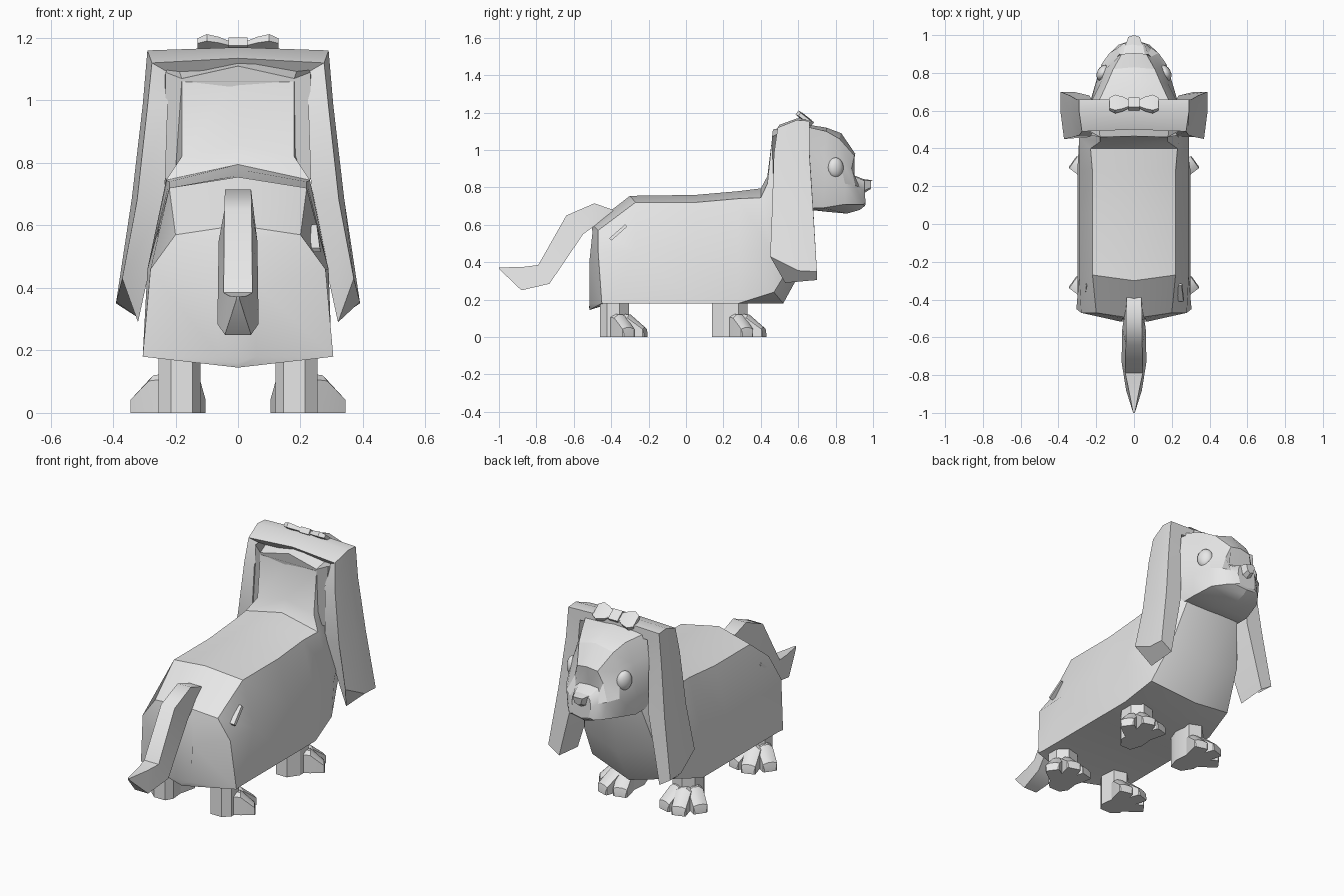
import bpy, bmesh, math
from mathutils import Vector, Matrix

default_cube = bpy.data.objects.get("Cube")
if default_cube:
    bpy.data.objects.remove(default_cube, do_unlink=True)

# One plain clay grey for the whole figure
grey = bpy.data.materials.new("plain_grey")
grey.use_nodes = True
grey.diffuse_color = (0.8, 0.8, 0.8, 1)
grey.node_tree.nodes["Principled BSDF"].inputs["Base Color"].default_value = (0.8, 0.8, 0.8, 1)


def finish(bm, name, angle=30):
    """Turn a bmesh into a shaded object with the shared material."""
    bmesh.ops.recalc_face_normals(bm, faces=bm.faces)
    mesh = bpy.data.meshes.new(name)
    bm.to_mesh(mesh)
    bm.free()
    obj = bpy.data.objects.new(name, mesh)
    bpy.context.collection.objects.link(obj)
    mesh.materials.append(grey)
    bpy.ops.object.select_all(action='DESELECT')
    obj.select_set(True)
    bpy.context.view_layer.objects.active = obj
    bpy.ops.object.shade_smooth_by_angle(angle=math.radians(angle))


def add_loft(bm, rings):
    """Bridge closed rings of equal length and cap both ends."""
    loops = [[bm.verts.new(p) for p in ring] for ring in rings]
    count = len(loops[0])
    for a, b in zip(loops, loops[1:]):
        for i in range(count):
            j = (i + 1) % count
            bm.faces.new((a[i], a[j], b[j], b[i]))
    bm.faces.new(loops[0])
    bm.faces.new(loops[-1])


def loft(name, rings, angle=30):
    bm = bmesh.new()
    add_loft(bm, rings)
    finish(bm, name, angle)


def mirrored(half):
    """Complete a half ring that starts and ends on the centre line."""
    return half + [(-x, y, z) for x, y, z in reversed(half[1:-1])]


def flip(points, side):
    return [(x * side, y, z) for x, y, z in points]


def trunk_ring(y, top, shoulder):
    """Regular trunk section: ridge, shoulder, flank, hem, belly."""
    return [(0, y, top), (.22, y, shoulder), (.29, y, .46), (.3, y, .18), (0, y, .18)]


# Body: bulging rump panel, trunk, breast and neck
body = [
    [(0, -.503, .585), (.06, -.5, .56), (.07, -.517, .4), (.06, -.515, .18), (0, -.518, .16)],
    [(0, -.5, .6), (.2, -.47, .57), (.28, -.47, .46), (.305, -.45, .18), (0, -.515, .145)],
    [(0, -.3, .755), (.22, -.27, .72), (.29, -.27, .46), (.3, -.4, .18), (0, -.42, .18)],
    trunk_ring(.05, .76, .72),
    trunk_ring(.28, .78, .74),
    [(0, .4, .795), (.23, .4, .745), (.29, .46, .45), (.27, .47, .24), (0, .52, .18)],
    [(0, .435, .86), (.18, .435, .82), (.26, .57, .62), (.23, .6, .45), (0, .63, .38)],
    [(0, .465, 1.08), (.18, .46, 1.06), (.2, .62, .85), (.17, .67, .72), (0, .68, .7)],
]
loft("body", [mirrored(r) for r in body])

# Head: crown, cheek and jaw, ending in a short muzzle
head = [
    [(0, .465, 1.11), (.18, .46, 1.07), (.232, .49, 1.09), (.232, .47, .75), (.16, .55, .72), (0, .55, .74)],
    [(0, .62, 1.14), (.2, .62, 1.13), (.24, .62, 1.02), (.24, .62, .8), (.19, .64, .69), (0, .66, .68)],
    [(0, .75, 1.12), (.14, .75, 1.1), (.18, .74, .98), (.205, .74, .81), (.19, .73, .69), (0, .75, .67)],
    [(0, .83, 1.09), (.11, .82, 1.06), (.15, .82, .96), (.17, .85, .82), (.16, .85, .71), (0, .86, .66)],
    [(0, .905, .98), (.065, .9, .97), (.09, .885, .9), (.13, .905, .81), (.11, .92, .71), (0, .93, .68)],
    [(0, .885, .87), (.06, .885, .865), (.075, .9, .85), (.09, .93, .8), (.08, .95, .71), (0, .955, .7)],
    [(0, .96, .84), (.045, .955, .835), (.055, .955, .82), (.06, .955, .78), (.05, .96, .72), (0, .96, .71)],
]
loft("head", [mirrored(r) for r in head], 24)

# Nose
loft("nose", [
    mirrored([(0, .945, .845), (.045, .945, .84), (.03, .945, .78), (0, .945, .765)]),
    mirrored([(0, 1, .838), (.03, .99, .835), (.02, .99, .8), (0, .985, .79)]),
])


def ear_ring(outer, inner, back, front, slant=0):
    """Strap section; slant lifts the back edge of the outer face."""
    (xo, zo), (xi, zi) = outer, inner
    middle = back * .4 + front * .6
    return [(xo, front, zo), (xo, middle, zo + .005), (xo * .95, back, zo + slant),
            (xi, back + abs(slant), zi), (xi, front, zi + .015)]


# Long ears hanging from a band across the crown
ear = [
    ear_ring((.29, 1.155), (.215, 1.085), .49, .66, -.035),
    ear_ring((.305, .98), (.225, .98), .47, .66),
    ear_ring((.34, .68), (.235, .68), .46, .68),
    ear_ring((.39, .35), (.32, .29), .45, .7, .08),
]
crown = ear_ring((0, 1.165), (0, 1.085), .5, .66, -.03)
loft("ears", [flip(r, -1) for r in reversed(ear)] + [crown] + ear)

# Eyes
for side, label in ((1, "left"), (-1, "right")):
    bm = bmesh.new()
    bmesh.ops.create_uvsphere(bm, u_segments=16, v_segments=10, radius=.05)
    squash = Matrix.Diagonal((.6, .9, 1.1, 1))
    turn = Matrix.Rotation(side * math.radians(28), 4, 'Z')
    bm.transform(Matrix.Translation((side * .165, .8, .905)) @ turn @ squash)
    finish(bm, label + "_eye", 60)

# Bow: knot and two flared loops, tipped forward
bow = bmesh.new()


def bow_ring(x, half_width, half_height):
    return [(x, u * half_width, v * half_height) for u, v in ((-1, -1), (1, -1), (1, 1), (-1, 1))]


add_loft(bow, [bow_ring(-.03, .032, .016), bow_ring(.03, .032, .016)])
for side in (1, -1):
    add_loft(bow, [bow_ring(side * x, w, h) for x, w, h in
                   ((.02, .018, .008), (.06, .04, .012), (.1, .052, .014), (.13, .035, .01))])
bow.transform(Matrix.Translation((0, .635, 1.169)) @ Matrix.Rotation(math.radians(-38), 4, 'X'))
finish(bow, "bow")


def tail_ring(half_width, upper, lower, taper=.7):
    """Four-sided section, narrower above than below."""
    top = half_width * taper
    return [(-top, *upper), (top, *upper), (half_width, *lower), (-half_width, *lower)]


# Tail
loft("tail", [
    tail_ring(.04, (-.39, .68), (-.4, .62), 1),
    tail_ring(.042, (-.49, .715), (-.44, .63), 1),
    tail_ring(.062, (-.64, .65), (-.55, .55)),
    tail_ring(.066, (-.79, .385), (-.73, .285)),
    tail_ring(.042, (-.87, .375), (-.88, .25)),
    tail_ring(.006, (-1, .372), (-.995, .36)),
], 45)


# Legs: a faceted column with three splayed toes; heel sets how far it reaches back
column = [(-.065, -.02), (-.04, -.09), (.03, -.09), (.07, -.03), (.07, .05), (.02, .1), (-.055, .08)]
toes = [(.14, .1), (.06, .19), (-.045, .175)]


def add_leg(name, side, y, heel):
    bm = bmesh.new()
    base = Vector((.185, y))
    add_loft(bm, [flip([(base.x + u, y + (v if v > 0 else v * heel), z) for u, v in column], side)
                  for z in (0, .11, .23)])
    for toe in toes:
        tip = Vector(toe)
        along = tip.normalized()
        across = Vector((-along.y, along.x)) * .041

        def toe_ring(reach, height, width):
            centre = tip * reach + base
            pts = [(centre + across * s * width, z) for s, z in
                   ((-1, 0), (1, 0), (1, height * .85), (.4, height), (-.4, height), (-1, height * .85))]
            return flip([(p.x, p.y, z) for p, z in pts], side)

        add_loft(bm, [toe_ring(.1, .13, .9), toe_ring(.55, .12, 1),
                      toe_ring(.97, .05, .95), toe_ring(1, .02, .8)])
    finish(bm, name)


for side, label in ((1, "left"), (-1, "right")):
    add_leg(label + "_front_leg", side, .23, 1)
    add_leg(label + "_hind_leg", side, -.405, .6)

    # Small raised seam on each haunch
    near = [(.235, -.4, .515), (.265, -.4, .515), (.262, -.41, .528), (.235, -.41, .528)]
    far = [(x - .01, y + .085, z + .075) for x, y, z in near]
    loft(label + "_seam", [flip(near, side), flip(far, side)])
